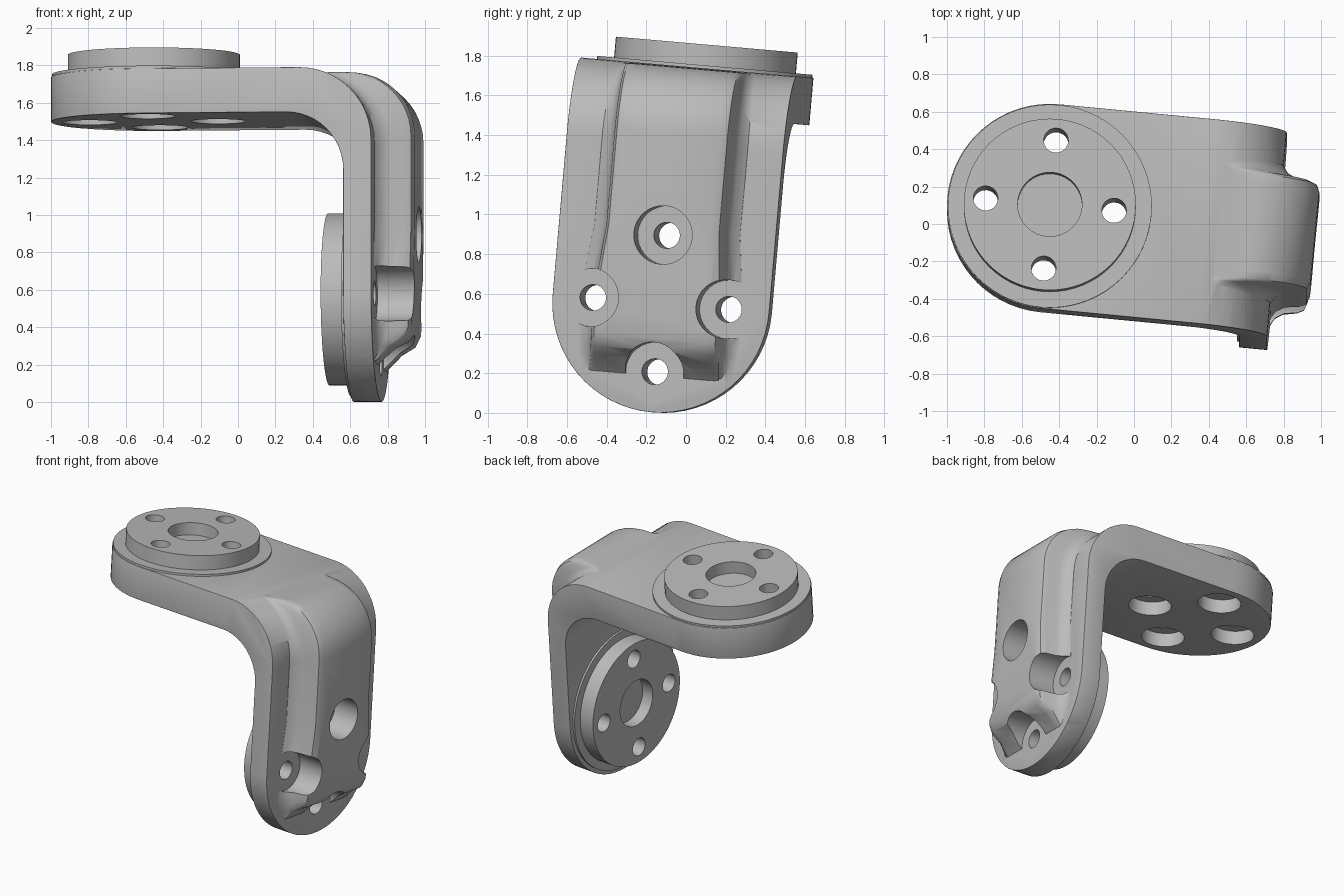
import bpy, bmesh
from math import sin, cos, pi, radians
from mathutils import Matrix, Vector

cube = bpy.data.objects.get("Cube")
if cube:
    bpy.data.objects.remove(cube)

R_END, R_PAD, R_BOLT = 0.55, 0.46, 0.345
DROP = -1.32              # height of the lower pad centre below the upper pad face
REACH = 0.94              # distance of the lower pad face from the upper pad axis

grey = bpy.data.materials.new("light_grey_metal")
grey.use_nodes = True
grey.diffuse_color = (0.5, 0.5, 0.5, 1)
grey.node_tree.nodes["Principled BSDF"].inputs["Base Color"].default_value = (0.5, 0.5, 0.5, 1)


def loft(name, rings):
    """Solid skinned over a list of equal closed rings, capped at both ends."""
    bm = bmesh.new()
    loops = [[bm.verts.new(p) for p in ring] for ring in rings]
    n = len(loops[0])
    for a, b in zip(loops, loops[1:]):
        for i in range(n):
            j = (i + 1) % n
            bm.faces.new((a[i], a[j], b[j], b[i]))
    bm.faces.new(loops[0])
    bm.faces.new(loops[-1])
    bmesh.ops.recalc_face_normals(bm, faces=bm.faces)
    mesh = bpy.data.meshes.new(name)
    bm.to_mesh(mesh)
    bm.free()
    obj = bpy.data.objects.new(name, mesh)
    bpy.context.collection.objects.link(obj)
    mesh.materials.append(grey)
    return obj


def arc(cx, cz, r, a0, a1, n=12):
    angles = [radians(a0 + (a1 - a0) * i / n) for i in range(n + 1)]
    return [(cx + r * cos(a), cz + r * sin(a)) for a in angles]


def cylinder(name, frame, u, v, r, d0, d1, sides=64):
    """Disc on a pad: u, v across its face, d the depth behind it."""
    ring = arc(u, v, r, 0, 360, sides)[:-1]
    return loft(name, [[frame(a, b, d) for a, b in ring] for d in (d0, d1)])


def upper(u, v, d):
    return (u, v, -d)


def lower(u, v, d):
    return (REACH + d, v, DROP + u)


def apply(obj, mod):
    bpy.ops.object.select_all(action='DESELECT')
    bpy.context.view_layer.objects.active = obj
    obj.select_set(True)
    bpy.ops.object.modifier_apply(modifier=mod.name)


def boolean(obj, tool, operation):
    mod = obj.modifiers.new("boolean", 'BOOLEAN')
    mod.solver, mod.operation, mod.object = 'EXACT', operation, tool
    apply(obj, mod)


def consume(obj, tool, operation):
    boolean(obj, tool, operation)
    bpy.data.objects.remove(tool)


# L-shaped plate with filleted bend
profile = ([(-0.7, -0.12)] + arc(0.83, -0.51, 0.39, 90, 0) + [(1.22, -2.0), (1.07, -2.0)]
           + arc(0.76, -0.67, 0.31, 0, 90) + [(-0.7, -0.36)])
body = loft("bracket_body", [[(x, y, z) for x, z in profile] for y in (-0.7, 0.7)])

# round both ends with half-disc outlines
outline = arc(0, 0, R_END, 90, 270, 32)
plan = outline + [(1.8, -R_END), (1.8, R_END)]
consume(body, loft("plan_tool", [[(x, y, z) for x, y in plan] for z in (-2.5, 0.3)]), 'INTERSECT')
face = outline + [(1.6, -R_END), (1.6, R_END)]
consume(body, loft("face_tool", [[(x, y, DROP + u) for u, y in face] for x in (-1, 1.8)]), 'INTERSECT')

# soften the outside edges
bevel = body.modifiers.new("bevel", 'BEVEL')
bevel.width, bevel.segments = 0.035, 3
bevel.limit_method, bevel.angle_limit = 'ANGLE', radians(40)
apply(body, bevel)

# raised rib down the back of the bend, with flared sides
lip = [(0.5, -0.17)] + arc(0.82, -0.52, 0.39, 90, 0) + [(1.21, z) for z in (-0.95, -1.25, -1.5, -1.56, -1.61, -1.70)]
crest = ([(0.5, -0.14)] + arc(1.085, -0.465, 0.34, 90, 0)
         + [(1.425, -0.95), (1.42, -1.25), (1.41, -1.5), (1.38, -1.56), (1.31, -1.60), (1.205, -1.70)])
half = [(0.39, -0.25), (0.37, 0.05), (0.33, 0.18), (0.305, 0.4), (0.295, 0.75), (0.28, 0.92), (0.24, 1.0)]
section = half + [(-y, t) for y, t in reversed(half)]
rings = []
for (x0, z0), (x1, z1) in zip(lip, crest):
    flare = 1.1 if z0 < -1.2 else 1.0
    rings.append([(x0 + (x1 - x0) * t, y * flare, z0 + (z1 - z0) * t) for y, t in section])
consume(body, loft("rib", rings), 'UNION')

# stepped disc under each pad
consume(body, cylinder("upper_step", upper, 0, 0, 0.545, 0.105, 0.2), 'UNION')
consume(body, cylinder("lower_step", lower, 0, 0, 0.52, 0.115, 0.2), 'UNION')

# pads, centre recesses, bolt holes and counterbores
parts = [body]
for name, frame, floor, end in (("upper", upper, 0.26, 0.6), ("lower", lower, 0.28, 0.8)):
    pad = cylinder(name + "_pad", frame, 0, 0, R_PAD, 0, 0.15)
    consume(pad, cylinder("recess", frame, 0, 0, 0.172, -0.1, 0.09, 48), 'DIFFERENCE')
    for k in range(4):
        u, v = R_BOLT * cos(k * pi / 2), R_BOLT * sin(k * pi / 2)
        hole = cylinder("hole", frame, u, v, 0.066, -0.1, end, 24)
        boolean(pad, hole, 'DIFFERENCE')
        consume(body, hole, 'DIFFERENCE')
        consume(body, cylinder("counterbore", frame, u, v, 0.148, floor, end, 32), 'DIFFERENCE')
    parts.append(pad)

# tilt into place and shade
place = (Matrix.Translation(Vector((-0.45, 0.105, 1.865)))
         @ Matrix.Rotation(radians(-5), 4, 'X') @ Matrix.Rotation(radians(-5.5), 4, 'Z'))
for obj in parts:
    obj.data.transform(place)
ground = min(v.co.z for v in body.data.vertices)
bpy.ops.object.select_all(action='DESELECT')
for obj in parts:
    obj.data.transform(Matrix.Translation((0, 0, -ground)))
    obj.select_set(True)
bpy.context.view_layer.objects.active = body
bpy.ops.object.shade_smooth_by_angle(angle=radians(35))
